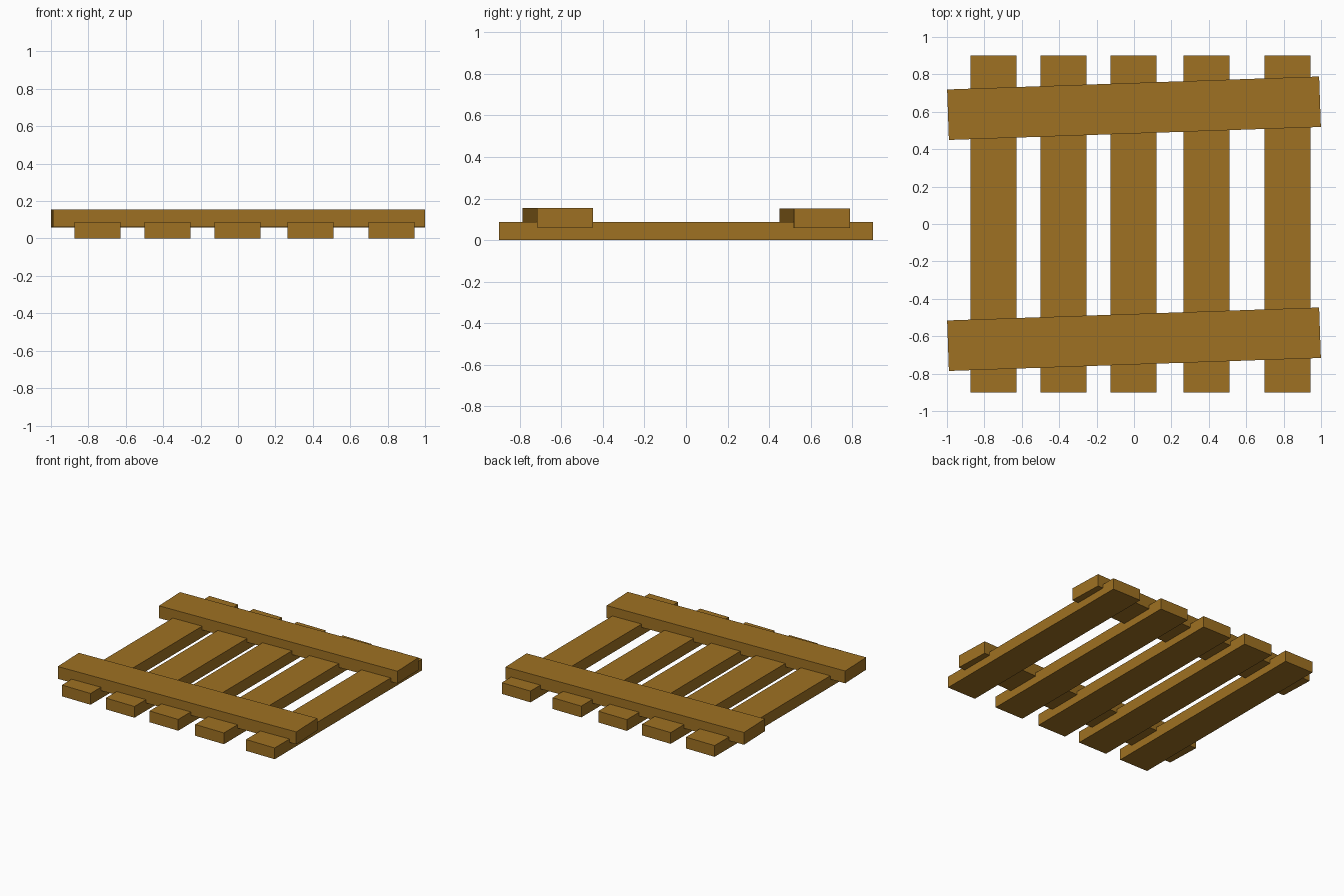
import bpy
import math

if "Cube" in bpy.data.objects:
    bpy.data.objects.remove(bpy.data.objects["Cube"])

# One flat wood colour
wood = bpy.data.materials.new("brown wood")
wood.diffuse_color = (0.345, 0.165, 0.016, 1.0)
wood.use_nodes = True
wood.node_tree.nodes["Principled BSDF"].inputs["Base Color"].default_value = wood.diffuse_color


def board(name, center, size, angle=0.0):
    """A flat rectangular board, turned about z."""
    bpy.ops.mesh.primitive_cube_add(size=1, location=center,
                                    rotation=(0, 0, math.radians(angle)))
    obj = bpy.context.object
    obj.name = name
    obj.scale = size
    bpy.ops.object.transform_apply(location=False, rotation=False, scale=True)
    obj.data.materials.append(wood)
    return obj


# Five upright slats running front to back
for i, x in enumerate((-0.752, -0.377, -0.003, 0.387, 0.821)):
    board(f"slat_{i + 1}", (x, 0, 0.0435), (0.245, 1.8, 0.087))

# Two slightly skewed cross rails, sunk into the slats
board("front_rail", (0, -0.616, 0.108), (1.99, 0.27, 0.095), 2.0)
board("back_rail", (0, 0.619, 0.105), (1.99, 0.27, 0.095), 2.0)
